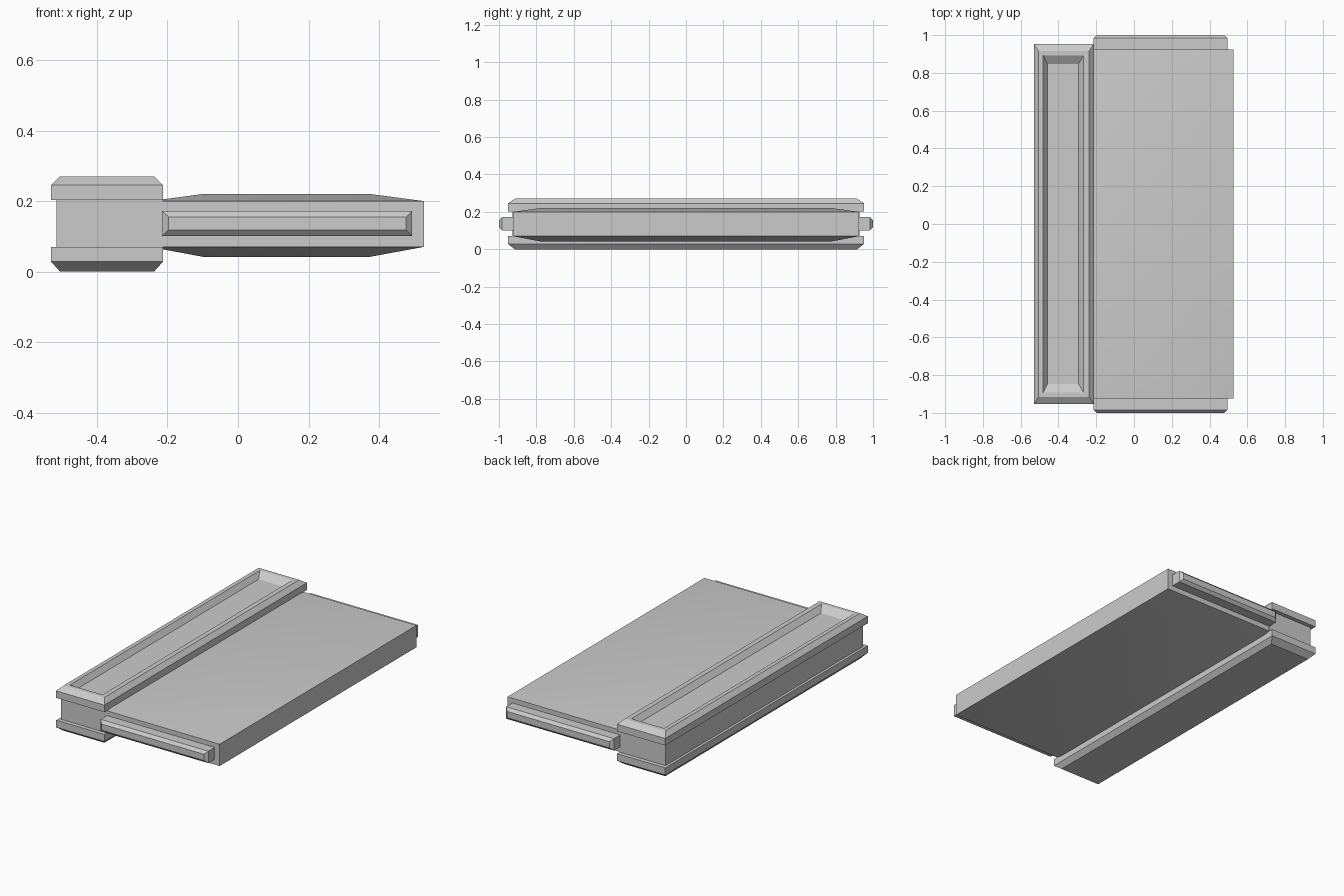
import bpy, bmesh

if "Cube" in bpy.data.objects:
    bpy.data.objects.remove(bpy.data.objects["Cube"])


def loft(name, rings, axis="z"):
    """Solid through stacked rectangles: (level, u0, u1, v half-width or (v0, v1))."""
    bm = bmesh.new()
    loops = []
    for h, u0, u1, v in rings:
        v0, v1 = v if isinstance(v, tuple) else (-v, v)
        pts = [(u0, v0), (u1, v0), (u1, v1), (u0, v1)]
        loops.append([bm.verts.new((u, w, h) if axis == "z" else (u, h, w)) for u, w in pts])
    for a, b in zip(loops, loops[1:]):
        for i in range(4):
            j = (i + 1) % 4
            bm.faces.new((a[i], a[j], b[j], b[i]))
    bm.faces.new(loops[0][::-1])
    bm.faces.new(loops[-1])
    bmesh.ops.recalc_face_normals(bm, faces=bm.faces)
    mesh = bpy.data.meshes.new(name)
    bm.to_mesh(mesh)
    bm.free()
    obj = bpy.data.objects.new(name, mesh)
    bpy.context.collection.objects.link(obj)
    return obj


# Side rail: chamfered bottom cap, narrower core, chamfered top cap with recessed tray
loft("rail_bottom_cap", [
    (0.0, -0.505, -0.238, 0.915),
    (0.028, -0.53, -0.213, 0.952),
    (0.07, -0.53, -0.213, 0.952),
])
loft("rail_core", [
    (0.06, -0.515, -0.213, 0.927),
    (0.21, -0.515, -0.213, 0.927),
])
loft("rail_top_cap", [
    (0.203, -0.53, -0.213, 0.952),
    (0.245, -0.53, -0.213, 0.952),
    (0.27, -0.505, -0.238, 0.915),
    (0.27, -0.481, -0.267, 0.893),
    (0.24, -0.458, -0.294, 0.847),
])

# Main slab: shallow pillowed slopes above and below
slab = loft("main_slab", [
    (0.042, -0.10, 0.375, 0.78),
    (0.07, -0.25, 0.527, 0.925),
    (0.20, -0.25, 0.527, 0.925),
    (0.22, -0.10, 0.375, 0.78),
])
bpy.context.view_layer.objects.active = slab
slab.select_set(True)
bpy.ops.object.shade_smooth_by_angle(angle=0.5)

# Chamfered strips on both slab ends
for s, side in ((-1, "front"), (1, "back")):
    loft(side + "_end_strip", [
        (s * 0.90, -0.215, 0.494, (0.101, 0.172)),
        (s * 0.984, -0.215, 0.494, (0.101, 0.172)),
        (s * 1.0, -0.197, 0.477, (0.118, 0.155)),
    ], axis="y")
